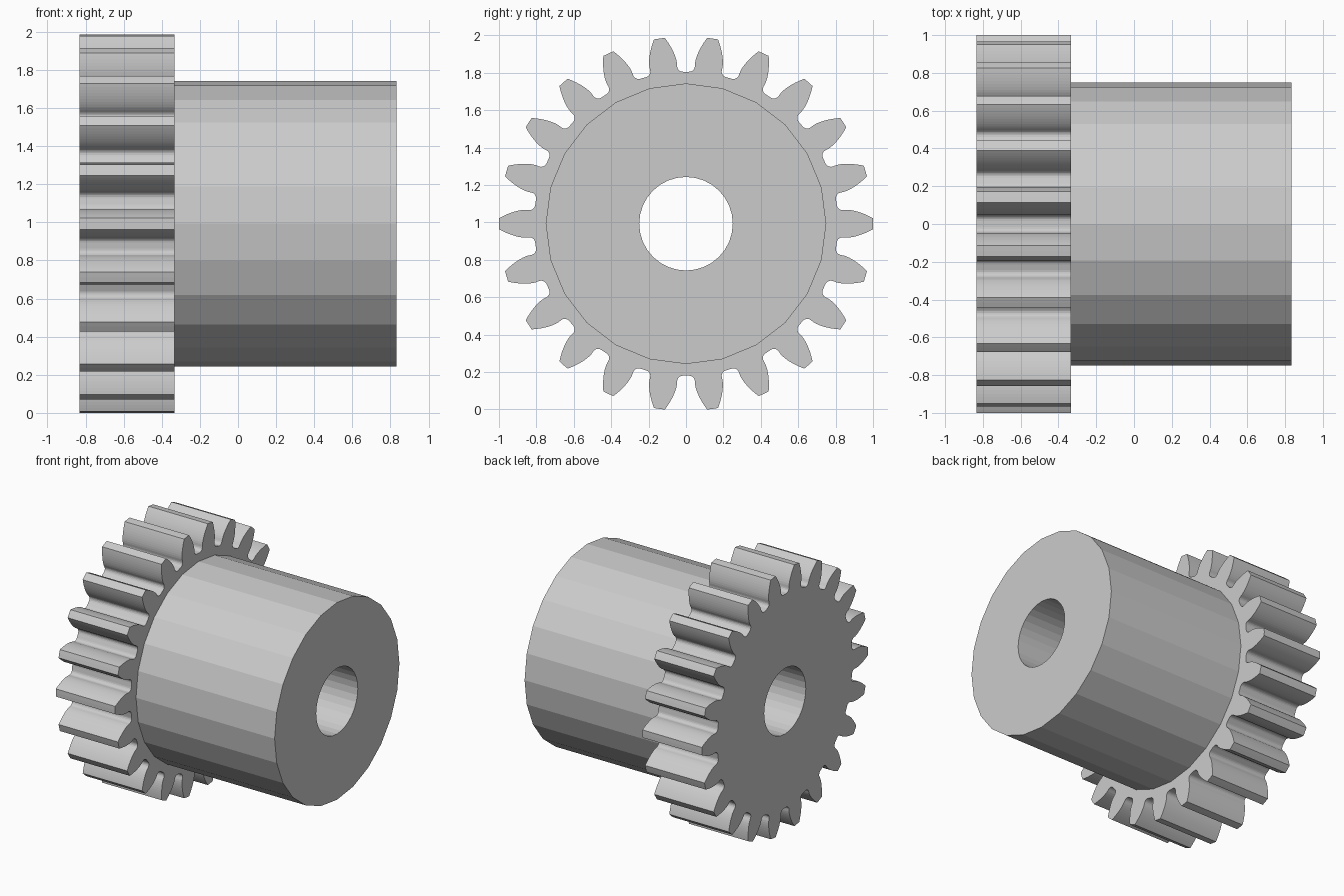
import bpy, bmesh
from math import sin, cos, tan, acos, sqrt, pi, radians

cube = bpy.data.objects.get("Cube")
if cube:
    bpy.data.objects.remove(cube, do_unlink=True)

TEETH = 22
TIP_R = 1.0
MODULE = 2 * TIP_R / (TEETH + 2)
PITCH_R = MODULE * TEETH / 2
ROOT_R = PITCH_R - 1.25 * MODULE
PRESSURE = radians(20)
BASE_R = PITCH_R * cos(PRESSURE)
FILLET = 0.03
AXIS_Z = 0.993
HUB_R, BORE_R = 0.75, 0.25
LEFT_END, JOIN, RIGHT_END = -0.833, -0.333, 0.833


def involute(a):
    return tan(a) - a


def circle(radius, sides):
    return [(radius, 2 * pi * i / sides) for i in range(sides)]


def half_tooth():
    """Polar points (radius, half angle) from root up to tip on one flank."""
    base_half = pi / (2 * TEETH) + involute(PRESSURE)
    pts = []
    # Root fillet
    for i in range(6):
        t = pi / 2 * i / 5
        pts.append((ROOT_R + FILLET * (1 - cos(t)),
                    base_half + FILLET * (1 - sin(t)) / ROOT_R))
    # Involute flank
    steps = 9
    for i in range(steps + 1):
        r = BASE_R + (TIP_R - BASE_R) * i / steps
        pts.append((r, base_half - involute(acos(min(1, BASE_R / r)))))
    return pts


def gear_outline():
    half = half_tooth()
    outline = []
    for k in range(TEETH):
        mid = 2 * pi * k / TEETH
        outline += [(r, mid - a) for r, a in half]
        outline.append((TIP_R, mid))
        outline += [(r, mid + a) for r, a in reversed(half)]
    return outline


def bored_prism(name, outline, x0, x1):
    """Extrude a polar outline with a round bore along x."""
    bm = bmesh.new()
    edges = []
    for loop in (outline, circle(BORE_R, 32)):
        verts = [bm.verts.new((x0, r * cos(a), AXIS_Z + r * sin(a))) for r, a in loop]
        edges += [bm.edges.new((v, verts[(i + 1) % len(verts)]))
                  for i, v in enumerate(verts)]
    bmesh.ops.triangle_fill(bm, edges=edges, use_beauty=True, normal=(1, 0, 0))
    ext = bmesh.ops.extrude_face_region(bm, geom=bm.faces[:], use_keep_orig=True)
    moved = [g for g in ext["geom"] if isinstance(g, bmesh.types.BMVert)]
    bmesh.ops.translate(bm, verts=moved, vec=(x1 - x0, 0, 0))
    bmesh.ops.recalc_face_normals(bm, faces=bm.faces[:])
    mesh = bpy.data.meshes.new(name)
    bm.to_mesh(mesh)
    bm.free()
    obj = bpy.data.objects.new(name, mesh)
    bpy.context.collection.objects.link(obj)
    return obj


# Toothed wheel
bored_prism("gear_wheel", gear_outline(), LEFT_END, JOIN)

# Faceted cylindrical hub
bored_prism("hub", circle(HUB_R, 24), JOIN, RIGHT_END)
